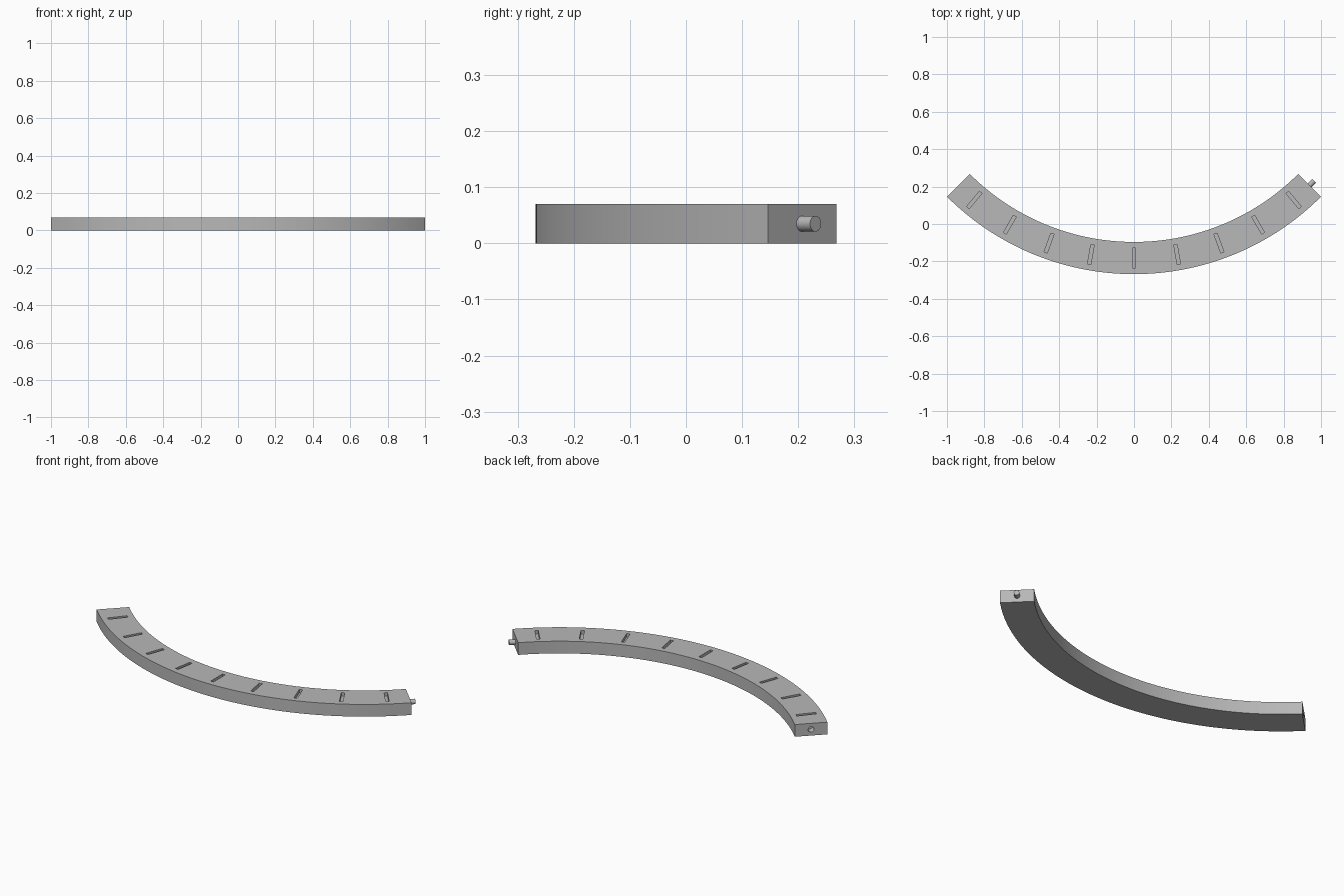
import bpy, bmesh, math
from mathutils import Matrix, Vector

if "Cube" in bpy.data.objects:
    bpy.data.objects.remove(bpy.data.objects["Cube"])

R_OUT, R_IN, HEIGHT = 1.414, 1.242, 0.07
R_MID = (R_OUT + R_IN) / 2
CENTRE_Y = 1.146
SEGMENTS = 72

grey = bpy.data.materials.new("plain grey")
grey.use_nodes = True
colour = (0.48, 0.48, 0.48, 1)
grey.diffuse_color = colour
grey.node_tree.nodes["Principled BSDF"].inputs["Base Color"].default_value = colour


def on_arc(radius, degrees, z=0):
    a = math.radians(degrees)
    return Vector((radius * math.sin(a), CENTRE_Y - radius * math.cos(a), z))


def finish(bm, name):
    bmesh.ops.recalc_face_normals(bm, faces=bm.faces)
    mesh = bpy.data.meshes.new(name)
    bm.to_mesh(mesh)
    bm.free()
    mesh.materials.append(grey)
    obj = bpy.data.objects.new(name, mesh)
    bpy.context.collection.objects.link(obj)
    return obj


def end_cylinder(name, degrees, radius, length):
    """Cylinder centred on an end face, lying along the curve."""
    bm = bmesh.new()
    place = (Matrix.Translation(on_arc(R_MID, degrees, HEIGHT / 2))
             @ Matrix.Rotation(math.radians(degrees), 4, 'Z')
             @ Matrix.Rotation(math.pi / 2, 4, 'Y'))
    bmesh.ops.create_cone(bm, cap_ends=True, segments=32, radius1=radius,
                          radius2=radius, depth=length, matrix=place)
    return finish(bm, name)


def select_only(obj):
    bpy.ops.object.select_all(action='DESELECT')
    obj.select_set(True)
    bpy.context.view_layer.objects.active = obj


# Curved rail: quarter ring outline raised to its height
bm = bmesh.new()
angles = [-45 + 90 * i / SEGMENTS for i in range(SEGMENTS + 1)]
outline = [on_arc(R_OUT, a) for a in angles] + [on_arc(R_IN, a) for a in reversed(angles)]
base = bm.faces.new([bm.verts.new(p) for p in outline])
top = bmesh.ops.extrude_face_region(bm, geom=[base])["geom"]
bmesh.ops.translate(bm, vec=(0, 0, HEIGHT),
                    verts=[v for v in top if isinstance(v, bmesh.types.BMVert)])
rail = finish(bm, "curved_rail")

# Nine radial slots sunk into the top
bm = bmesh.new()
for degrees in range(-40, 41, 10):
    place = (Matrix.Translation(on_arc(R_MID, degrees, HEIGHT))
             @ Matrix.Rotation(math.radians(degrees), 4, 'Z')
             @ Matrix.Diagonal((0.018, 0.106, 0.04, 1)))
    bmesh.ops.create_cube(bm, size=1, matrix=place)
slots = finish(bm, "slot_cutter")

# Socket in the right end
socket = end_cylinder("socket_cutter", -45, 0.0155, 0.08)

for cutter in (slots, socket):
    cutter.hide_render = True
    cut = rail.modifiers.new(cutter.name, 'BOOLEAN')
    cut.operation, cut.solver, cut.object = 'DIFFERENCE', 'EXACT', cutter
    select_only(rail)
    bpy.ops.object.modifier_apply(modifier=cut.name)
    bpy.data.objects.remove(cutter)

# Joining peg on the left end
peg = end_cylinder("joining_peg", 45, 0.0141, 0.068)

for obj in (rail, peg):
    select_only(obj)
    bpy.ops.object.shade_smooth_by_angle(angle=math.radians(30))
